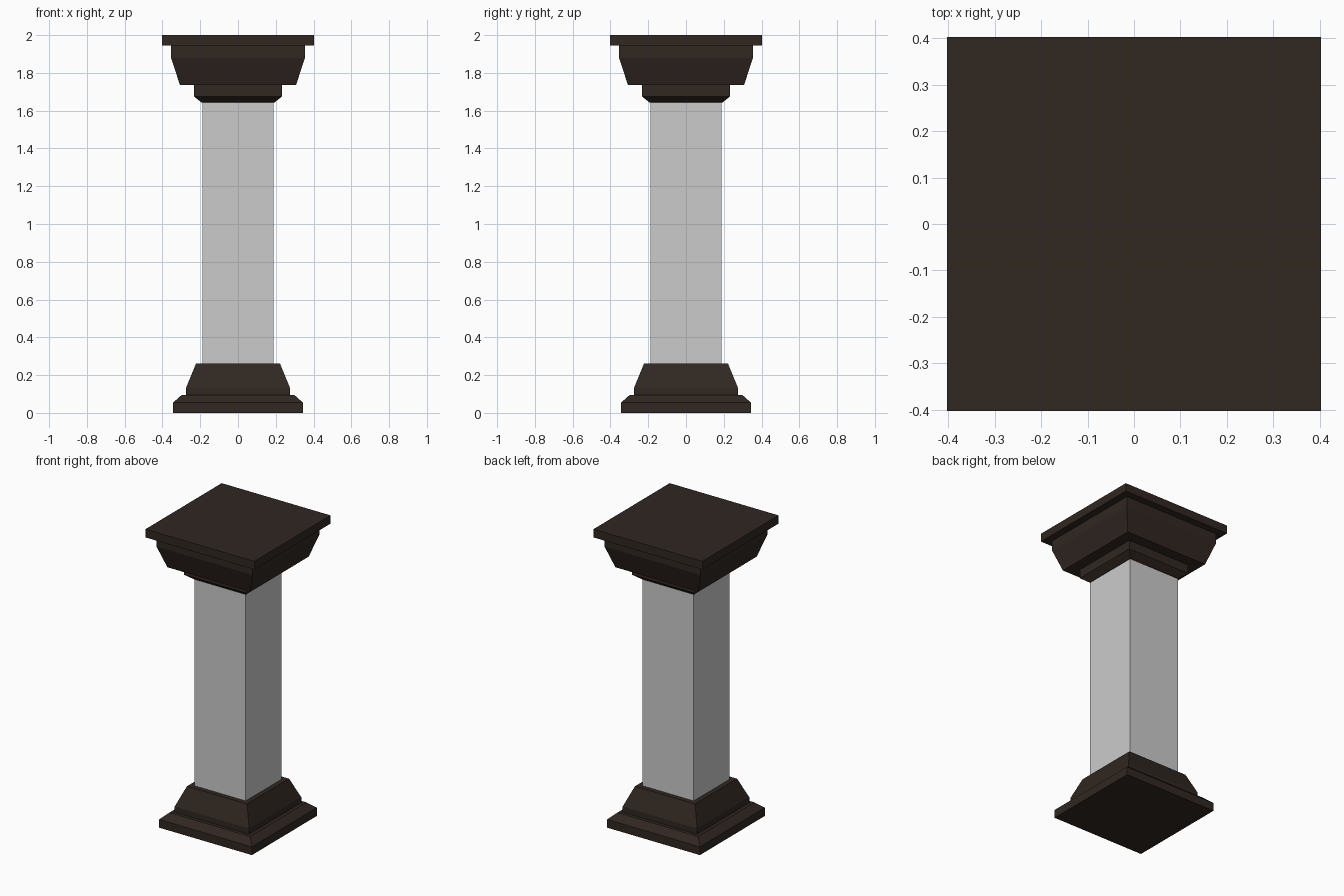
import bpy, bmesh

if "Cube" in bpy.data.objects:
    bpy.data.objects.remove(bpy.data.objects["Cube"])

brown = bpy.data.materials.new("dark_brown")
brown.diffuse_color = (0.03, 0.02, 0.015, 1)
brown.use_nodes = True
brown.node_tree.nodes["Principled BSDF"].inputs["Base Color"].default_value = brown.diffuse_color


def square_profile(name, profile, material=None):
    """Sweep (half width, height) points, bottom to top, around a square."""
    bm = bmesh.new()
    rings = [[bm.verts.new((sx * r, sy * r, z))
              for sx, sy in ((-1, -1), (1, -1), (1, 1), (-1, 1))]
             for r, z in profile]
    for low, high in zip(rings, rings[1:]):
        for i in range(4):
            j = (i + 1) % 4
            bm.faces.new((low[i], low[j], high[j], high[i]))
    bm.faces.new(rings[0][::-1])
    bm.faces.new(rings[-1])
    mesh = bpy.data.meshes.new(name)
    bm.to_mesh(mesh)
    bm.free()
    if material:
        mesh.materials.append(material)
    obj = bpy.data.objects.new(name, mesh)
    bpy.context.collection.objects.link(obj)
    return obj


# Stepped base with chamfered plinth and sloped upper block
square_profile("base", [(0.343, 0), (0.343, 0.055), (0.298, 0.095),
                        (0.275, 0.095), (0.275, 0.133), (0.222, 0.262)], brown)

# Plain square shaft, slightly let into base and capital
square_profile("shaft", [(0.189, 0.255), (0.189, 1.648)])

# Capital: necking, flared block and top slab
square_profile("capital", [(0.192, 1.642), (0.234, 1.676), (0.234, 1.735),
                           (0.307, 1.735), (0.354, 1.878), (0.354, 1.945),
                           (0.402, 1.945), (0.402, 2.0)], brown)
